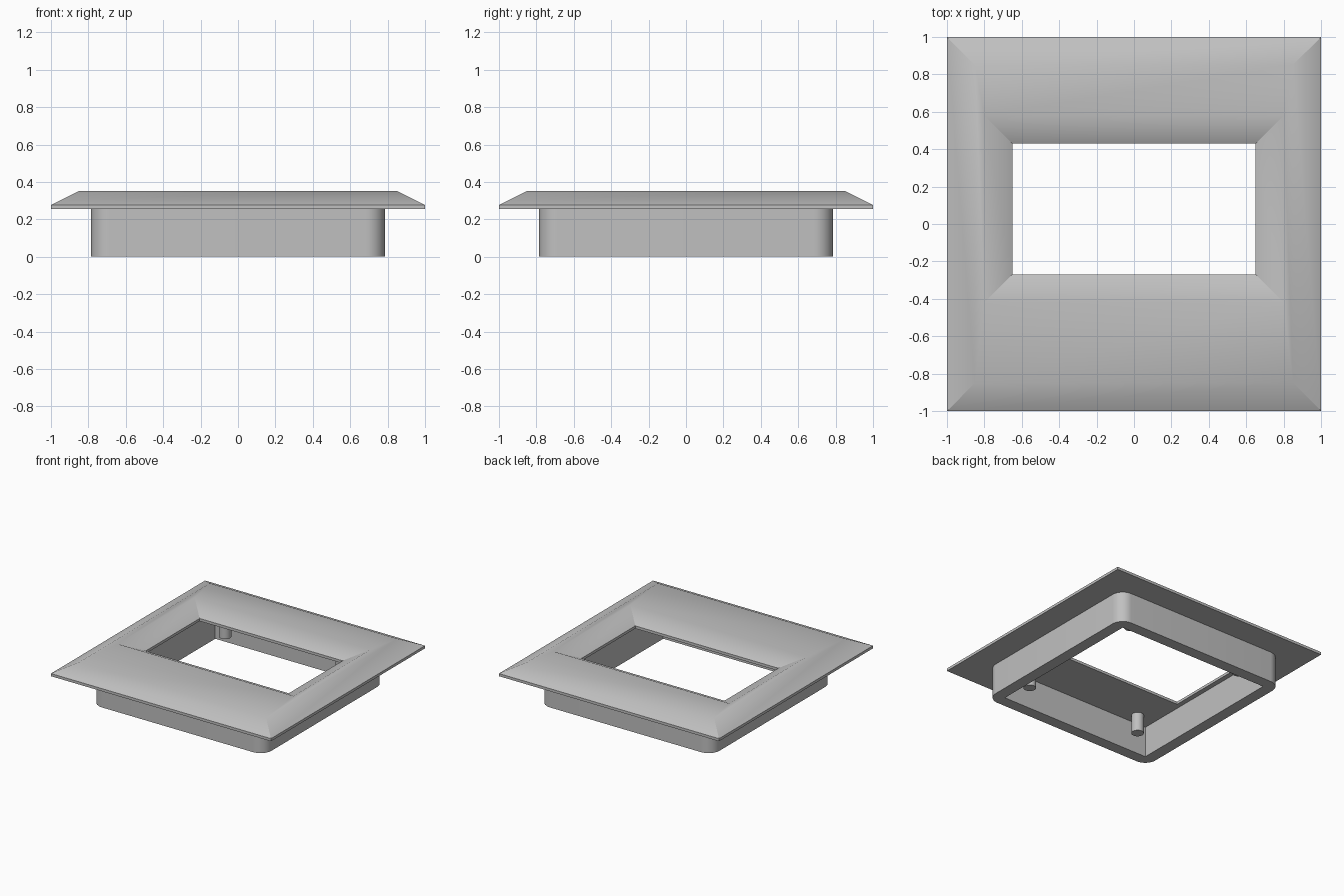
import bpy, bmesh
from math import cos, sin, pi, radians

cube = bpy.data.objects.get("Cube")
if cube:
    bpy.data.objects.remove(cube, do_unlink=True)

grey = bpy.data.materials.new("light grey")
grey.use_nodes = True
colour = (0.53, 0.53, 0.53, 1)
grey.diffuse_color = colour
grey.node_tree.nodes["Principled BSDF"].inputs["Base Color"].default_value = colour


def finish(name, bm):
    """Turn a bmesh into a smooth-by-angle object."""
    bmesh.ops.recalc_face_normals(bm, faces=bm.faces)
    mesh = bpy.data.meshes.new(name)
    bm.to_mesh(mesh)
    bm.free()
    mesh.materials.append(grey)
    obj = bpy.data.objects.new(name, mesh)
    bpy.context.collection.objects.link(obj)
    bpy.ops.object.select_all(action="DESELECT")
    obj.select_set(True)
    bpy.context.view_layer.objects.active = obj
    bpy.ops.object.shade_smooth_by_angle(angle=radians(30))
    return obj


def rounded_square(half, radius, steps):
    """Outline of a square with rounded corners, counter-clockwise."""
    points = []
    for corner in range(4):
        mid = pi / 4 + corner * pi / 2
        cx = (half - radius) * (1 if cos(mid) > 0 else -1)
        cy = (half - radius) * (1 if sin(mid) > 0 else -1)
        for i in range(steps + 1):
            a = corner * pi / 2 + i * pi / 2 / steps
            points.append((cx + radius * cos(a), cy + radius * sin(a)))
    return points


# Cover frame: rectangular rings around an off-centre opening
BASE, RIM, TOP = 0.255, 0.277, 0.352
rings = [(1, 1, 0, BASE), (1, 1, 0, RIM), (0.85, 0.85, 0, TOP),
         (0.8, 0.5, 0.08, TOP), (0.65, 0.35, 0.08, RIM), (0.65, 0.35, 0.08, BASE)]
bm = bmesh.new()
loops = [[bm.verts.new((sx * hx, cy + sy * hy, z))
          for sx, sy in ((-1, -1), (1, -1), (1, 1), (-1, 1))]
         for hx, hy, cy, z in rings]
for k, ring in enumerate(loops):
    following = loops[(k + 1) % len(loops)]
    for i in range(4):
        j = (i + 1) % 4
        bm.faces.new((ring[i], ring[j], following[j], following[i]))
finish("cover_frame", bm)

# Skirt: rounded outside, square inside
STEPS = 10
outer = rounded_square(0.785, 0.1, STEPS)
bm = bmesh.new()
out_low, out_high = [[bm.verts.new((x, y, z)) for x, y in outer] for z in (0, BASE)]
in_low, in_high = [[bm.verts.new((x, y, z)) for x, y in rounded_square(0.69, 0, 1)[::2]]
                   for z in (0, BASE)]
count = len(outer)
for i in range(count):
    j = (i + 1) % count
    bm.faces.new((out_low[i], out_low[j], out_high[j], out_high[i]))
for c in range(4):
    d = (c + 1) % 4
    bm.faces.new((in_low[c], in_high[c], in_high[d], in_low[d]))
    first, last = c * (STEPS + 1), c * (STEPS + 1) + STEPS
    for out, inner in ((out_low, in_low), (out_high, in_high)):
        for i in range(first, last):
            bm.faces.new((out[i], out[i + 1], inner[c]))
        bm.faces.new((out[last], out[(last + 1) % count], inner[d], inner[c]))
finish("skirt", bm)

# Locating pins under the cover
PIN_LOW = 0.1
for side, sx in (("right", -1), ("left", 1)):
    for end, sy in (("front", -1), ("back", 1)):
        bm = bmesh.new()
        height = BASE + 0.005 - PIN_LOW
        bmesh.ops.create_cone(bm, cap_ends=True, segments=32, radius1=0.047,
                              radius2=0.047, depth=height)
        bmesh.ops.translate(bm, verts=bm.verts,
                            vec=(sx * 0.53, sy * 0.59, PIN_LOW + height / 2))
        finish(f"pin_{end}_{side}", bm)
